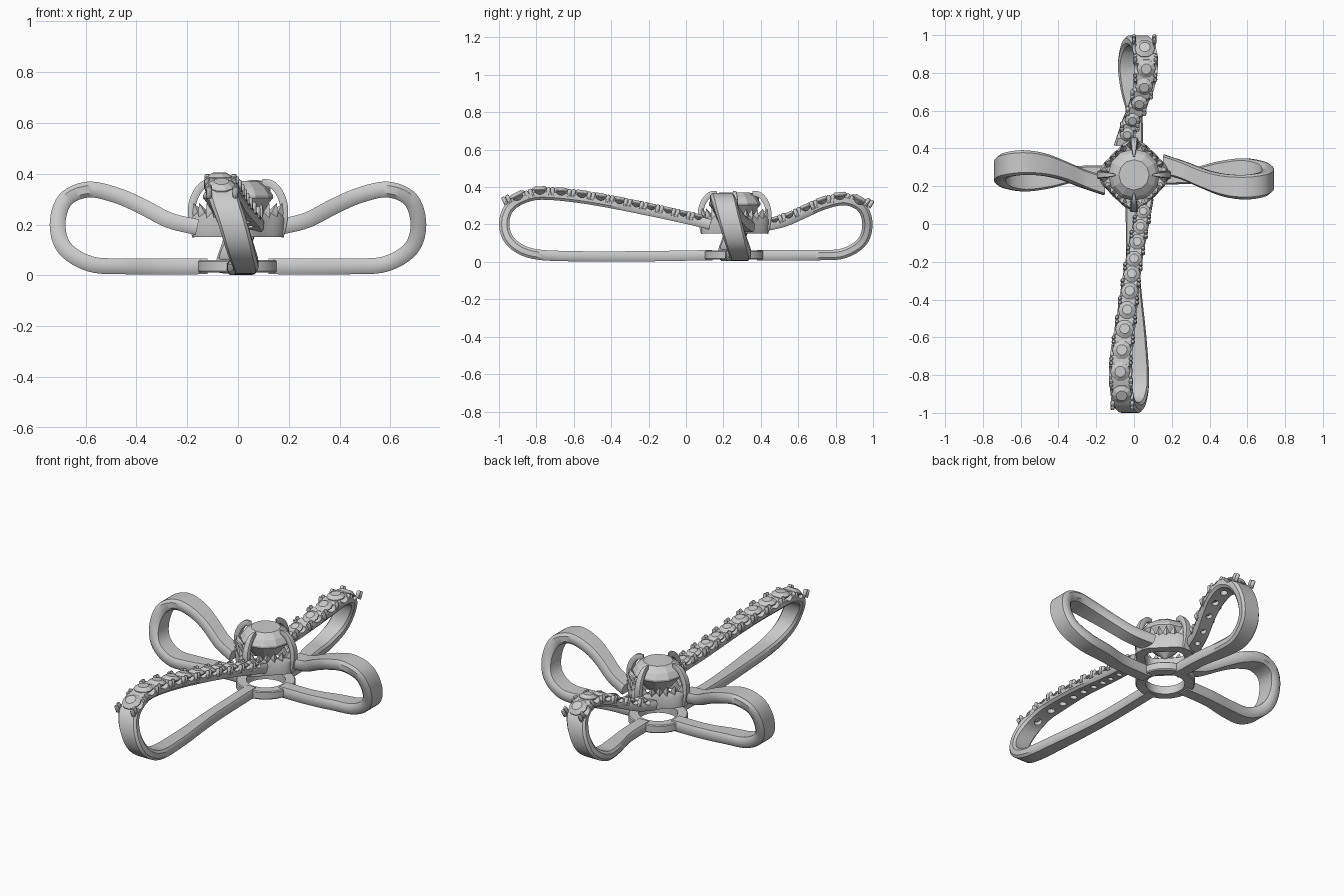
import bpy, bmesh, math
from mathutils import Vector, Matrix

if "Cube" in bpy.data.objects:
    bpy.data.objects.remove(bpy.data.objects["Cube"])

CENTRE = Vector((0, 0.26, 0))


def make(name, bm, smooth=None):
    bmesh.ops.recalc_face_normals(bm, faces=bm.faces)
    me = bpy.data.meshes.new(name)
    bm.to_mesh(me)
    bm.free()
    ob = bpy.data.objects.new(name, me)
    bpy.context.collection.objects.link(ob)
    if smooth:
        smooth_ob(ob, smooth)
    return ob


def smooth_ob(ob, deg):
    bpy.ops.object.select_all(action='DESELECT')
    ob.select_set(True)
    bpy.context.view_layer.objects.active = ob
    bpy.ops.object.shade_smooth_by_angle(angle=math.radians(deg))


def catmull(pts, n):
    out = []
    p = [Vector(a) for a in pts]
    p = [2 * p[0] - p[1]] + p + [2 * p[-1] - p[-2]]
    for i in range(1, len(p) - 2):
        a, b, c, d = p[i - 1:i + 3]
        for k in range(n):
            t = k / n
            out.append(0.5 * (2 * b + (c - a) * t + (2 * a - 5 * b + 4 * c - d) * t * t
                              + (3 * b - a - 3 * c + d) * t ** 3))
    out.append(p[-2])
    return out


def frames(pts, angle, n=6):
    """Positions, outward normals, sideways axis and widths along a ribbon path."""
    h = Vector((math.cos(angle), math.sin(angle), 0))
    side = Vector((math.sin(angle), -math.cos(angle), 0))
    s = catmull(pts, n)
    res = []
    for i, q in enumerate(s):
        d = s[min(i + 1, len(s) - 1)] - s[max(i - 1, 0)]
        nrm = (h * d[1] - Vector((0, 0, d[0]))).normalized()
        res.append((CENTRE + h * q[0] + side * q[2] + Vector((0, 0, q[1])), nrm, side, q[3], q[0]))
    return res


def ribbon(bm, fr, thick):
    sec = [(-.5, -.25), (-.4, -.5), (.4, -.5), (.5, -.25), (.5, .25), (.4, .5), (-.4, .5), (-.5, .25)]
    rings = [[bm.verts.new(p + s * (a * w) + n * (b * thick)) for a, b in sec] for p, n, s, w, _ in fr]
    for r0, r1 in zip(rings, rings[1:]):
        for j in range(8):
            k = (j + 1) % 8
            bm.faces.new((r0[j], r0[k], r1[k], r1[j]))
    bm.faces.new(rings[0])
    bm.faces.new(rings[-1])


def lathe(bm, prof, segs, mat=Matrix(), closed=False, wob=0):
    rings = []
    for r, z in prof:
        if r == 0:
            rings.append([bm.verts.new(mat @ Vector((0, 0, z)))] * segs)
        else:
            ring = []
            for i in range(segs):
                a = math.tau * i / segs
                q = r * (1 + wob * math.cos(4 * a))
                ring.append(bm.verts.new(mat @ Vector((q * math.cos(a), q * math.sin(a), z))))
            rings.append(ring)
    for r0, r1 in list(zip(rings, rings[1:])) + ([(rings[-1], rings[0])] if closed else []):
        for i in range(segs):
            j = (i + 1) % segs
            vs = list(dict.fromkeys((r0[i], r0[j], r1[j], r1[i])))
            if len(vs) > 2:
                bm.faces.new(vs)


def basis(x, y, z, loc):
    m = Matrix((x, y, z)).transposed().to_4x4()
    m.translation = loc
    return m


def gem(bm, r, mat):
    lathe(bm, [(0, .36 * r), (.55 * r, .36 * r), (r, .05 * r), (r, -.05 * r), (0, -.8 * r)], 10, mat)


# path points: (distance from centre, height, sideways offset, width)
LONG = [(.12, .036, .01, .07), (.5, .03, .005, .07), (.85, .03, -.02, .09), (1.08, .044, -.03, .1),
        (1.195, .105, -.01, .11), (1.232, .2, .02, .115), (1.2, .295, .055, .12), (1.1, .35, .07, .12),
        (.98, .358, .07, .12), (.75, .33, .04, .105), (.45, .272, 0, .09), (.22, .222, -.045, .085),
        (.13, .2, -.06, .085)]
SHORT = [(.12, .036, .01, .08), (.3, .035, .005, .08), (.45, .036, -.02, .1), (.58, .045, -.03, .11),
         (.68, .105, -.01, .115), (.71, .2, .02, .12), (.68, .29, .05, .125), (.59, .33, .065, .125),
         (.48, .308, .055, .115), (.38, .265, .025, .1), (.27, .217, -.02, .095), (.16, .19, -.055, .1)]


def stone_loop(name, pts, angle, spots, r0, r1):
    """Ribbon loop with drilled seats, stones and bead prongs."""
    thick = .055
    fr = frames(pts, angle)
    bm = bmesh.new()
    ribbon(bm, fr, thick)
    band = make(name, bm)
    top = fr[len(fr) // 2:]
    cut, stones, beads = bmesh.new(), bmesh.new(), bmesh.new()
    prev = None
    for i, d in enumerate(spots):
        R = r0 + (r1 - r0) * i / (len(spots) - 1)
        k = min(range(len(top)), key=lambda j: abs(top[j][4] - d) - top[j][0].z * .01)
        if top[k][4] < d and k > 0:
            k -= 1
        a, b = top[k], top[min(k + 1, len(top) - 1)]
        f = (a[4] - d) / max(a[4] - b[4], 1e-5)
        p, n, w = a[0].lerp(b[0], f), a[1].lerp(b[1], f).normalized(), a[3]
        side = a[2]
        p = p + n * (thick / 2)
        along = n.cross(side)
        m = basis(side, along, n, p)
        lathe(cut, [(0, -.1), (.4 * R, -.1), (.4 * R, -.03), (.9 * R, -.008), (.9 * R, .05), (0, .05)], 14, m)
        cross = basis(along, n, side, p + n * .004)
        lathe(cut, [(0, -.1), (.58 * R, -.1), (.58 * R, .1), (0, .1)], 14, cross)
        gem(stones, R, basis(side, along, n, p - n * .002))
        cur = (p, n, side, along, w)
        # paired beads in the gap before this stone, and after the last one
        spotsb = []
        if prev:
            spotsb.append(((p + prev[0]) / 2, .011))
        if i == len(spots) - 1:
            spotsb.append((p + (p - prev[0]) * .5, .011))
        for c, e in spotsb:
            for sx in (-1, 1):
                for sy in (-1, 1):
                    q = c + side * (sx * w * .43) + along * (sy * e)
                    lathe(beads, [(0, -.03), (.011, -.03), (.011, .008), (.007, .014), (0, .015)], 8,
                          basis(side, along, n, q))
        prev = cur
    cutter = make(name + "_cutter", cut)
    cutter.hide_render = True
    mod = band.modifiers.new("seats", 'BOOLEAN')
    mod.object, mod.operation, mod.solver, mod.use_self = cutter, 'DIFFERENCE', 'EXACT', True
    dg = bpy.context.evaluated_depsgraph_get()
    me = bpy.data.meshes.new_from_object(band.evaluated_get(dg))
    band.modifiers.clear()
    band.data = me
    bpy.data.objects.remove(cutter)
    smooth_ob(band, 35)
    make(name + "_stones", stones)
    make(name + "_beads", beads, 40)


# stone-set long and short loops
stone_loop("front_loop", LONG, -math.pi / 2,
           [.2, .28, .36, .45, .53, .62, .72, .82, .93, 1.04, 1.15], .038, .054)
stone_loop("back_loop", SHORT, math.pi / 2, [.22, .3, .39, .475, .565, .655], .038, .053)

# plain side loops
for name, ang in (("right_loop", 0), ("left_loop", math.pi)):
    bm = bmesh.new()
    ribbon(bm, frames([(r, z + (.008 if z > .25 else 0), o, w * 1.05) for r, z, o, w in SHORT], ang), .062)
    make(name, bm, 40)

at_centre = Matrix.Translation(CENTRE)

# base ring joining the lower strands
bm = bmesh.new()
lathe(bm, [(.105, .012), (.155, .012), (.16, .018), (.16, .055), (.155, .06), (.105, .06)], 40, at_centre, True)
make("base_ring", bm, 35)

# setting wall, slightly square with corners at the claws
bm = bmesh.new()
lathe(bm, [(.115, .152), (.165, .152), (.17, .225), (.158, .245), (.115, .235)], 48, at_centre, True, .09)
make("setting_wall", bm, 35)

# ring of pointed teeth under the centre stone
bm = bmesh.new()
for i in range(24):
    a = math.tau * (i + .5) / 24
    R = .148 * (1 + .08 * math.cos(4 * a))
    m = at_centre @ Matrix.Rotation(a, 4, 'Z') @ Matrix.Translation((R, 0, .238)) @ Matrix.Rotation(.35, 4, 'Y')
    lathe(bm, [(0, -.02), (.022, -.01), (.018, .015), (0, .05)], 4, m)
make("setting_teeth", bm)

# four claws
bm = bmesh.new()
claw = [(.165, .152, 0, .05), (.18, .22, 0, .045), (.18, .28, 0, .04), (.16, .33, 0, .034),
        (.13, .36, 0, .024), (.095, .364, 0, .008)]
for i in range(4):
    ribbon(bm, frames(claw, i * math.pi / 2, 4), .03)
make("claws", bm, 40)

# centre stone
bm = bmesh.new()
lathe(bm, [(0, .372), (.08, .372), (.118, .345), (.138, .315), (.138, .305), (.07, .22), (0, .165)], 12, at_centre)
make("centre_stone", bm)
